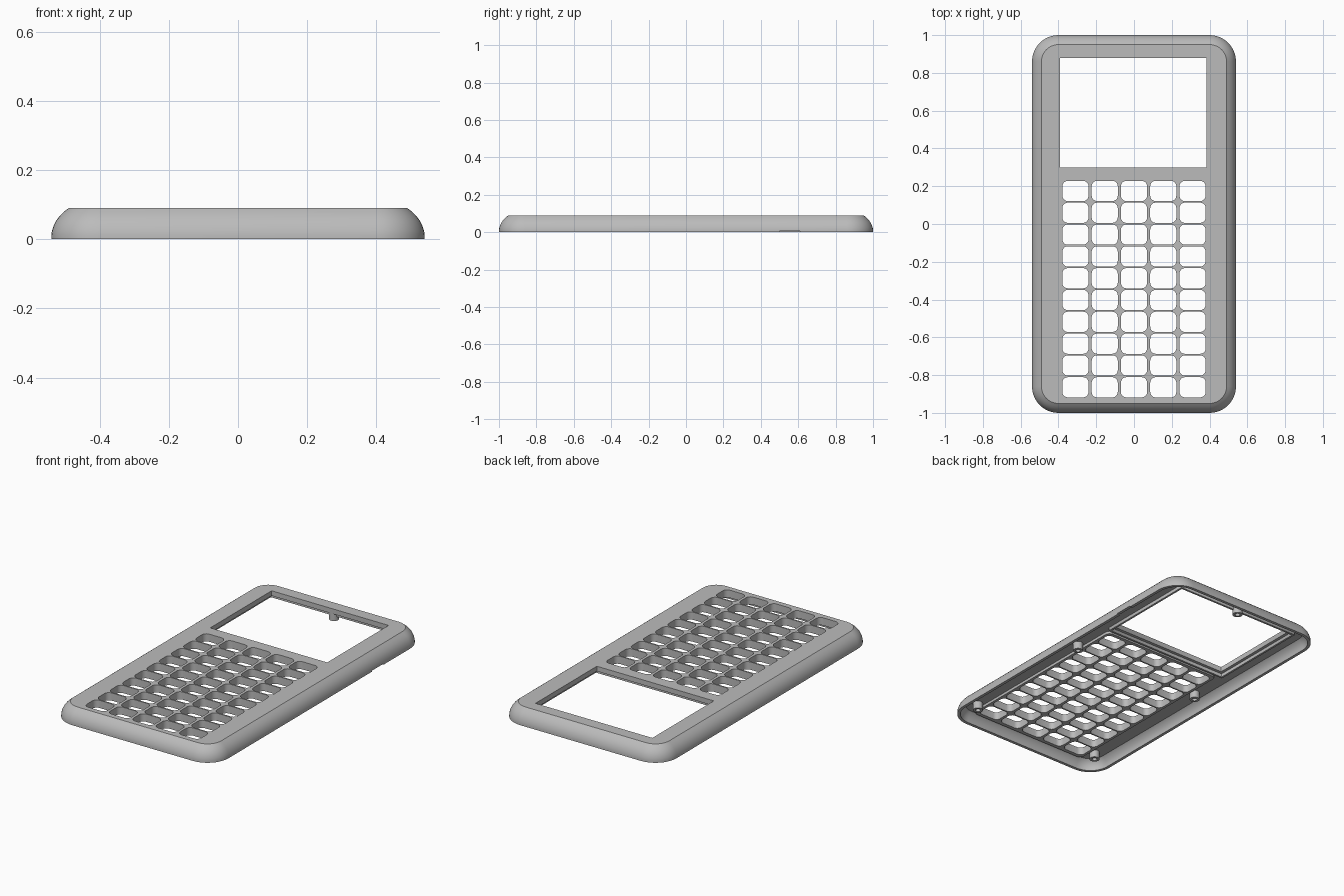
import bpy, bmesh, math

cube = bpy.data.objects.get("Cube")
if cube:
    bpy.data.objects.remove(cube, do_unlink=True)

grey = bpy.data.materials.new("plain grey")
grey.use_nodes = True
colour = (0.5, 0.5, 0.5, 1)
grey.diffuse_color = colour
grey.node_tree.nodes["Principled BSDF"].inputs["Base Color"].default_value = colour


def outline(cx, cy, hw, hd, r, z, steps):
    """Rounded rectangle as a list of points, counter-clockwise."""
    pts = []
    for k, (sx, sy) in enumerate([(1, 1), (-1, 1), (-1, -1), (1, -1)]):
        for i in range(steps + 1):
            a = math.pi / 2 * (k + i / steps)
            pts.append((cx + sx * (hw - r) + r * math.cos(a),
                        cy + sy * (hd - r) + r * math.sin(a), z))
    return pts


def loft(bm, rings):
    """Closed solid through a stack of rings, lowest first."""
    rows = [[bm.verts.new(p) for p in ring] for ring in rings]
    n = len(rows[0])
    bm.faces.new(rows[0][::-1])
    bm.faces.new(rows[-1])
    for low, high in zip(rows, rows[1:]):
        for i in range(n):
            j = (i + 1) % n
            bm.faces.new((low[i], low[j], high[j], high[i]))


def block(bm, cx, cy, hw, hd, r, z0, z1, steps=5):
    loft(bm, [outline(cx, cy, hw, hd, r, z, steps) for z in (z0, z1)])


def make(name, bm):
    mesh = bpy.data.meshes.new(name)
    bm.to_mesh(mesh)
    bm.free()
    mesh.materials.append(grey)
    ob = bpy.data.objects.new(name, mesh)
    bpy.context.collection.objects.link(ob)
    return ob


def cut(ob, *cutters):
    """Subtract cutters and keep the resulting mesh."""
    for c in cutters:
        m = ob.modifiers.new("cut", 'BOOLEAN')
        m.operation, m.solver, m.object = 'DIFFERENCE', 'EXACT', c
    bpy.context.view_layer.update()
    deps = bpy.context.evaluated_depsgraph_get()
    mesh = bpy.data.meshes.new_from_object(ob.evaluated_get(deps))
    ob.modifiers.clear()
    ob.data = mesh


W, D, R = 0.54, 1.0, 0.14


def body_rings(profile):
    return [outline(0, 0, W - s, D - s, R - s, z, 10) for s, z in profile]


# Cutters: hollow underside, window, keys, small pry notch
bm = bmesh.new()
loft(bm, body_rings([(0.018, -0.02), (0.018, 0.01), (0.024, 0.032), (0.038, 0.052), (0.048, 0.06)]))
hollow = make("hollow_cutter", bm)

WX, WY, WHW, WHD = -0.005, 0.589, 0.388, 0.291
bm = bmesh.new()
block(bm, WX, WY, WHW, WHD, 0.003, -0.1, 0.2, 2)
window = make("window_cutter", bm)

bm = bmesh.new()
for col in range(5):
    for row in range(10):
        block(bm, (col - 2) * 0.155, 0.175 - row * 0.1155, 0.069, 0.0535, 0.028, -0.1, 0.2)
keys = make("key_cutter", bm)

bm = bmesh.new()
block(bm, 0.55, 0.555, 0.05, 0.055, 0.002, -0.02, 0.006, 2)
notch = make("notch_cutter", bm)

# Outer shell with curved sides
bm = bmesh.new()
loft(bm, body_rings([(0, 0), (0, 0.012), (0.002, 0.025), (0.007, 0.04), (0.014, 0.054),
                     (0.024, 0.067), (0.036, 0.079), (0.05, 0.09)]))
shell = make("shell", bm)
cut(shell, hollow, window, keys, notch)

# Thicker plate behind the keys
bm = bmesh.new()
block(bm, 0, -0.345, 0.395, 0.595, 0.03, 0.044, 0.06)
grid = make("key_grid", bm)
cut(grid, keys)

# Raised rib around the back of the window
bm = bmesh.new()
block(bm, WX, WY, WHW + 0.03, WHD + 0.03, 0.005, 0.04, 0.06, 2)
rib = make("window_rib", bm)
bm = bmesh.new()
block(bm, WX, WY, WHW + 0.018, WHD + 0.018, 0.003, 0, 0.1, 2)
recess = make("recess_cutter", bm)
cut(rib, recess)

# Hollow screw posts
posts = [rib, grid, shell]
places = [(0, 0.91)] + [(s * 0.43, y) for s in (-1, 1) for y in (0.02, -0.86)]
for n, (x, y) in enumerate(places):
    bm = bmesh.new()
    block(bm, x, y, 0.028, 0.028, 0.028 - 1e-4, 0.015, 0.062, 6)
    post = make(f"screw_post_{n + 1}", bm)
    bm = bmesh.new()
    block(bm, x, y, 0.014, 0.014, 0.014 - 1e-4, -0.05, 0.05, 6)
    bore = make("bore_cutter", bm)
    cut(post, bore)
    bpy.data.objects.remove(bore, do_unlink=True)
    posts.append(post)

for c in (hollow, window, keys, notch, recess):
    bpy.data.objects.remove(c, do_unlink=True)

# Smooth curves, sharp edges
bpy.ops.object.select_all(action='DESELECT')
for ob in posts:
    ob.select_set(True)
bpy.context.view_layer.objects.active = shell
bpy.ops.object.shade_smooth_by_angle(angle=math.radians(30))
